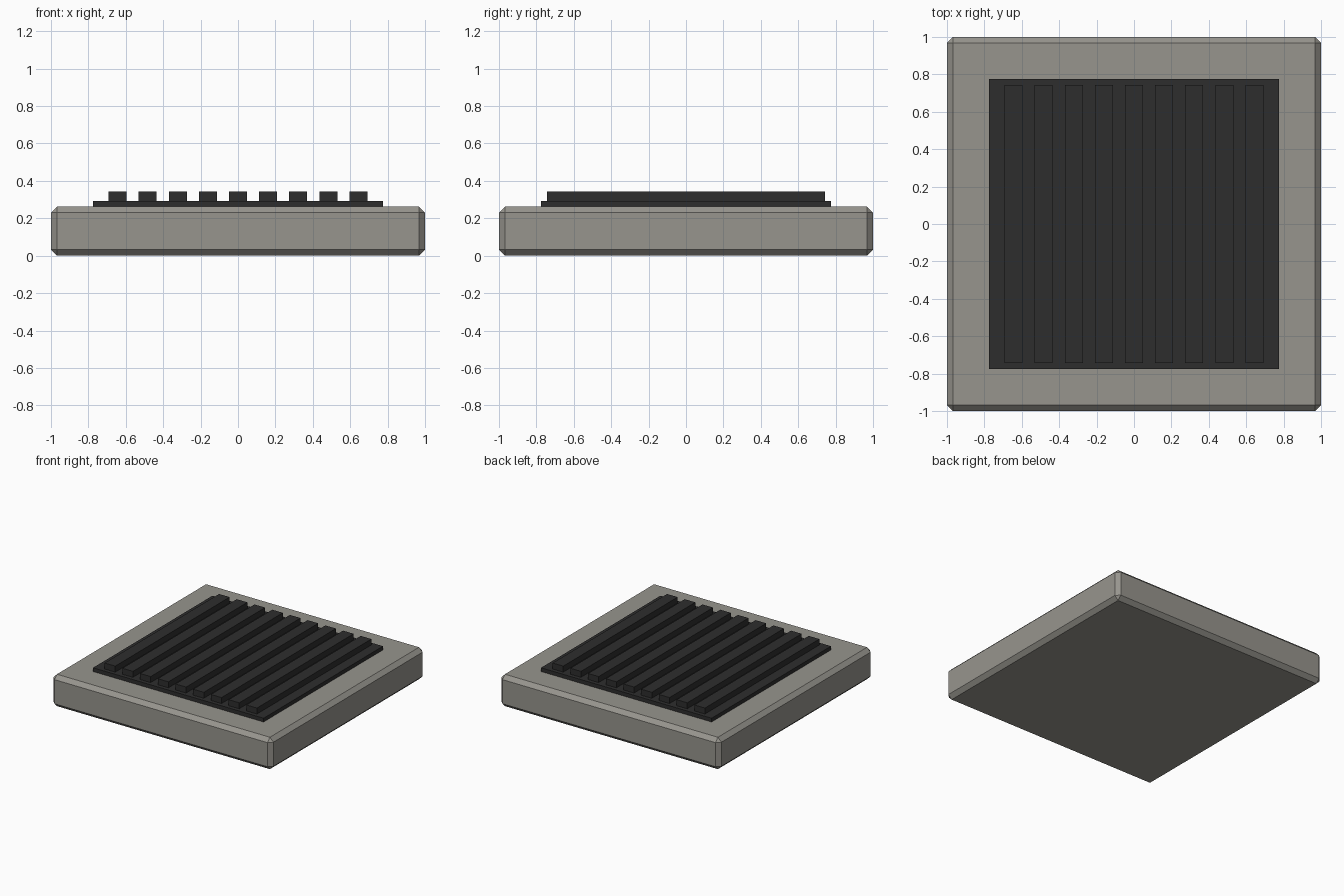
import bpy

cube = bpy.data.objects.get("Cube")
if cube:
    bpy.data.objects.remove(cube, do_unlink=True)


def material(name, rgb):
    mat = bpy.data.materials.new(name)
    mat.use_nodes = True
    color = (*rgb, 1)
    mat.diffuse_color = color
    mat.node_tree.nodes["Principled BSDF"].inputs["Base Color"].default_value = color
    return mat


def box(name, x, size, z_low, z_high, mat):
    """Box centred on y = 0, reaching from z_low to z_high."""
    bpy.ops.mesh.primitive_cube_add(size=1, location=(x, 0, (z_low + z_high) / 2))
    obj = bpy.context.object
    obj.name = name
    obj.scale = (*size, z_high - z_low)
    bpy.ops.object.transform_apply(location=False, rotation=False, scale=True)
    obj.data.materials.append(mat)
    return obj


stone = material("warm grey stone", (0.31, 0.30, 0.27))
iron = material("dark iron", (0.027, 0.027, 0.027))

SLAB_TOP, PLATE_TOP, BAR_TOP = 0.262, 0.293, 0.342

# Chamfered slab
slab = box("base_slab", 0, (2, 2), 0, SLAB_TOP, stone)
bevel = slab.modifiers.new("chamfer", "BEVEL")
bevel.width = 0.032
bevel.segments = 1

# Grate backing plate
box("grate_plate", 0, (1.55, 1.55), SLAB_TOP, PLATE_TOP, iron)

# Nine parallel grate bars
BARS, SPACING = 9, 0.161
for i in range(BARS):
    x = (i - (BARS - 1) / 2) * SPACING
    box(f"grate_bar_{i + 1}", x, (0.096, 1.485), PLATE_TOP, BAR_TOP, iron)
